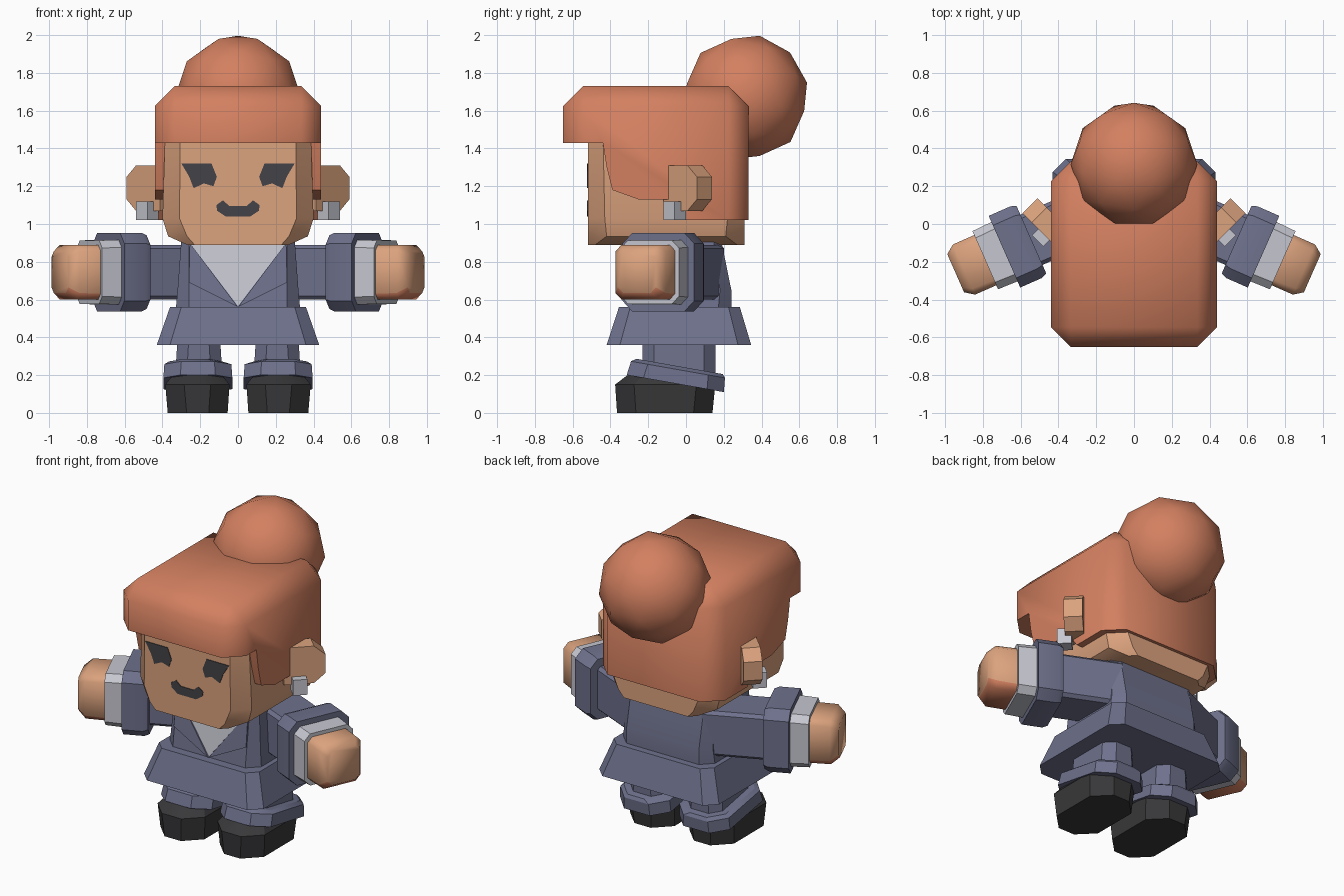
import bpy, bmesh, math
from mathutils import Matrix, Vector

if "Cube" in bpy.data.objects:
    bpy.data.objects.remove(bpy.data.objects["Cube"])


def material(name, rgb):
    m = bpy.data.materials.new(name)
    m.diffuse_color = [(c / 255 / 12.92 if c < 11 else ((c / 255 + 0.055) / 1.055) ** 2.4) for c in rgb] + [1]
    m.use_nodes = True
    m.node_tree.nodes["Principled BSDF"].inputs["Base Color"].default_value = m.diffuse_color
    return m


HAIR = material("copper_hair", (211, 128, 96))
SKIN = material("warm_skin", (220, 163, 126))
CLOTH = material("slate_cloth", (110, 113, 140))
WHITE = material("pale_grey", (198, 199, 208))
SHOE = material("black_leather", (56, 56, 58))
FACE = material("charcoal", (68, 68, 72))


def finish(name, bm, mats, angle=30):
    bmesh.ops.recalc_face_normals(bm, faces=bm.faces)
    me = bpy.data.meshes.new(name)
    bm.to_mesh(me)
    bm.free()
    ob = bpy.data.objects.new(name, me)
    bpy.context.collection.objects.link(ob)
    for m in mats:
        me.materials.append(m)
    bpy.ops.object.select_all(action='DESELECT')
    ob.select_set(True)
    bpy.context.view_layer.objects.active = ob
    bpy.ops.object.shade_smooth_by_angle(angle=math.radians(angle))
    return ob


def loft(name, rings, mats, matrix=None, angle=30):
    """Stack of chamfered rectangles: (height, x0, x1, y0, y1, chamfer)."""
    bm = bmesh.new()
    loops = []
    for z, x0, x1, y0, y1, c in rings:
        pts = [(x0 + c, y0), (x1 - c, y0), (x1, y0 + c), (x1, y1 - c),
               (x1 - c, y1), (x0 + c, y1), (x0, y1 - c), (x0, y0 + c)]
        loops.append([bm.verts.new((x, y, z)) for x, y in pts])
    for a, b in zip(loops, loops[1:]):
        for i in range(8):
            j = (i + 1) % 8
            bm.faces.new((a[i], a[j], b[j], b[i]))
    bm.faces.new(loops[0])
    bm.faces.new(loops[-1])
    if matrix:
        bm.transform(matrix)
    return finish(name, bm, mats, angle)


def prism(name, front, back, mats, matrix=None):
    """Solid between two matching outlines."""
    bm = bmesh.new()
    a = [bm.verts.new(p) for p in front]
    b = [bm.verts.new(p) for p in back]
    bm.faces.new(a)
    bm.faces.new(b)
    for i in range(len(a)):
        j = (i + 1) % len(a)
        bm.faces.new((a[i], a[j], b[j], b[i]))
    if matrix:
        bm.transform(matrix)
    return finish(name, bm, mats)


def plate(name, pts, depth, thick, mat, side=1):
    front = [(side * x, depth(z) - thick, z) for x, z in pts]
    back = [(side * x, depth(z) + 0.01, z) for x, z in pts]
    return prism(name, front, back, [mat])


# Head
loft("head", [(0.89, -0.27, 0.27, -0.52, 0.31, 0.04),
              (0.935, -0.37, 0.37, -0.52, 0.31, 0.10),
              (1.03, -0.40, 0.40, -0.52, 0.31, 0.09),
              (1.50, -0.385, 0.385, -0.52, 0.31, 0.08)], [SKIN])

# Hair: side profile across the head, outer edges chamfered
profile = [(-0.65, 1.43), (-0.65, 1.73), (0.33, 1.73), (0.33, 1.02), (0.0, 1.02), (-0.08, 1.13),
           (-0.25, 1.13), (-0.39, 1.18), (-0.42, 1.30), (-0.44, 1.43)]
bm = bmesh.new()
start = bm.faces.new([bm.verts.new((-0.44, y, z)) for y, z in profile])
ext = bmesh.ops.extrude_face_region(bm, geom=[start])
bmesh.ops.translate(bm, vec=(0.88, 0, 0), verts=[v for v in ext["geom"] if isinstance(v, bmesh.types.BMVert)])
bmesh.ops.recalc_face_normals(bm, faces=bm.faces)
outer = []
for e in bm.edges:
    a, b = e.verts[0].co, e.verts[1].co
    on_top = a.z > 1.72 and b.z > 1.72
    corner = abs(a.x - b.x) < 0.01 and any(abs(a.y - y) < 0.01 and abs(b.y - y) < 0.01 for y in (-0.65, 0.33))
    if on_top or corner:
        outer.append(e)
bmesh.ops.bevel(bm, geom=outer, offset=0.105, offset_type='OFFSET', segments=1, affect='EDGES')
finish("hair", bm, [HAIR], 50)

# Hair bun
bm = bmesh.new()
bmesh.ops.create_icosphere(bm, subdivisions=2, radius=0.335)
bm.transform(Matrix.Translation((0, 0.315, 1.67)) @ Matrix.Rotation(math.radians(-13), 4, 'X')
             @ Matrix.Rotation(math.pi / 2, 4, 'Z'))
finish("hair_bun", bm, [HAIR], 60)

# Mouth
mouth = [(-0.115, 1.10), (-0.08, 1.125), (-0.045, 1.095), (0.045, 1.095), (0.08, 1.125),
         (0.115, 1.10), (0.11, 1.07), (0.065, 1.04), (-0.065, 1.04), (-0.11, 1.07)]
plate("mouth", mouth, lambda z: -0.52, 0.004, FACE)

# Torso, shirt and skirt
loft("jacket", [(0.54, -0.33, 0.33, -0.30, 0.24, 0.07),
                (0.65, -0.32, 0.32, -0.2855, 0.24, 0.06),
                (0.92, -0.30, 0.30, -0.25, 0.185, 0.04)], [CLOTH])


def chest(z):
    return -0.30 + (z - 0.54) * 0.05 / 0.38


plate("shirt", [(-0.255, 0.90), (0.255, 0.90), (0, 0.565)], chest, 0.003, WHITE)
loft("skirt", [(0.36, -0.43, 0.43, -0.42, 0.345, 0.07),
               (0.56, -0.36, 0.36, -0.355, 0.285, 0.06)], [CLOTH])

eye = [(0.30, 1.32), (0.14, 1.32), (0.112, 1.25), (0.13, 1.20), (0.18, 1.215), (0.235, 1.19), (0.258, 1.25)]
for s, tag in ((1, "right"), (-1, "left")):
    flip = Matrix.Scale(s, 4, (1, 0, 0))
    plate("eye_" + tag, eye, lambda z: -0.52, 0.004, FACE, s)
    plate("lapel_" + tag, [(0.255, 0.90), (0.26, 0.69), (0.0, 0.56)], chest, 0.009, CLOTH, s)

    # Ear: cut-corner slab pointing outward and back
    ear = [(-0.25, 1.07), (-0.07, 1.07), (0, 1.13), (0, 1.25), (-0.07, 1.31), (-0.25, 1.31)]
    turn = flip @ Matrix.Translation((0.55, 0.097, 0)) @ Matrix.Rotation(math.radians(45), 4, 'Z')
    prism("ear_" + tag, [(u, -0.056, z) for u, z in ear], [(u, 0.056, z) for u, z in ear], [SKIN], turn)

    # Earring cube
    bm = bmesh.new()
    bmesh.ops.create_cube(bm, size=1)
    bm.transform(flip @ Matrix.Translation((0.48, -0.06, 1.07)) @ Matrix.Rotation(math.radians(45), 4, 'Z')
                 @ Matrix.Diagonal((0.085, 0.085, 0.10, 1)))
    finish("earring_" + tag, bm, [WHITE])

    # Arm frame: local x = across, y = up, z = along the arm
    d, n = Vector((0.915, -0.403, 0)), Vector((0.403, 0.915, 0))
    arm = Matrix(((n.x, 0, d.x, n.x * 0.142), (n.y, 0, d.y, n.y * 0.142), (0, 1, 0, 0.745), (0, 0, 0, 1)))
    arm = flip @ arm

    def sq(t, h, c):
        return (t, -h, h, -h, h, c)

    loft("sleeve_" + tag, [sq(0.15, 0.145, 0.02), sq(0.56, 0.145, 0.02)], [CLOTH], arm)
    loft("sleeve_cuff_" + tag, [sq(0.53, 0.195, 0.05), sq(0.56, 0.207, 0.055), sq(0.686, 0.207, 0.055)],
         [CLOTH], arm)
    loft("shirt_cuff_" + tag, [sq(0.67, 0.172, 0.04), sq(0.797, 0.168, 0.04)], [WHITE], arm)
    hand = loft("hand_" + tag, [sq(0.78, 0.145, 0.03), sq(0.92, 0.145, 0.035), sq(0.968, 0.11, 0.03)],
                [SKIN, HAIR], arm, 50)
    for p in hand.data.polygons:  # darker palm side
        if p.normal.z < -0.5:
            p.material_index = 1

    # Leg, tilted trouser cuff and shoe
    loft("leg_" + tag, [(0.15, 0.08, 0.335, -0.23, 0.155, 0.06),
                        (0.40, 0.095, 0.32, -0.23, 0.155, 0.06)], [CLOTH], flip)
    tilt = flip @ Matrix.Translation((0, -0.05, 0.2)) @ Matrix.Rotation(math.radians(-10), 4, 'X')
    loft("trouser_cuff_" + tag, [(-0.045, 0.03, 0.395, -0.26, 0.262, 0.09),
                                 (0.03, 0.035, 0.39, -0.25, 0.255, 0.09),
                                 (0.048, 0.085, 0.365, -0.225, 0.24, 0.08)], [CLOTH], tilt)
    loft("shoe_" + tag, [(0.0, 0.055, 0.372, -0.365, 0.14, 0.10),
                         (0.15, 0.045, 0.385, -0.375, 0.155, 0.10),
                         (0.20, 0.085, 0.345, -0.31, 0.11, 0.08)], [SHOE], flip)
